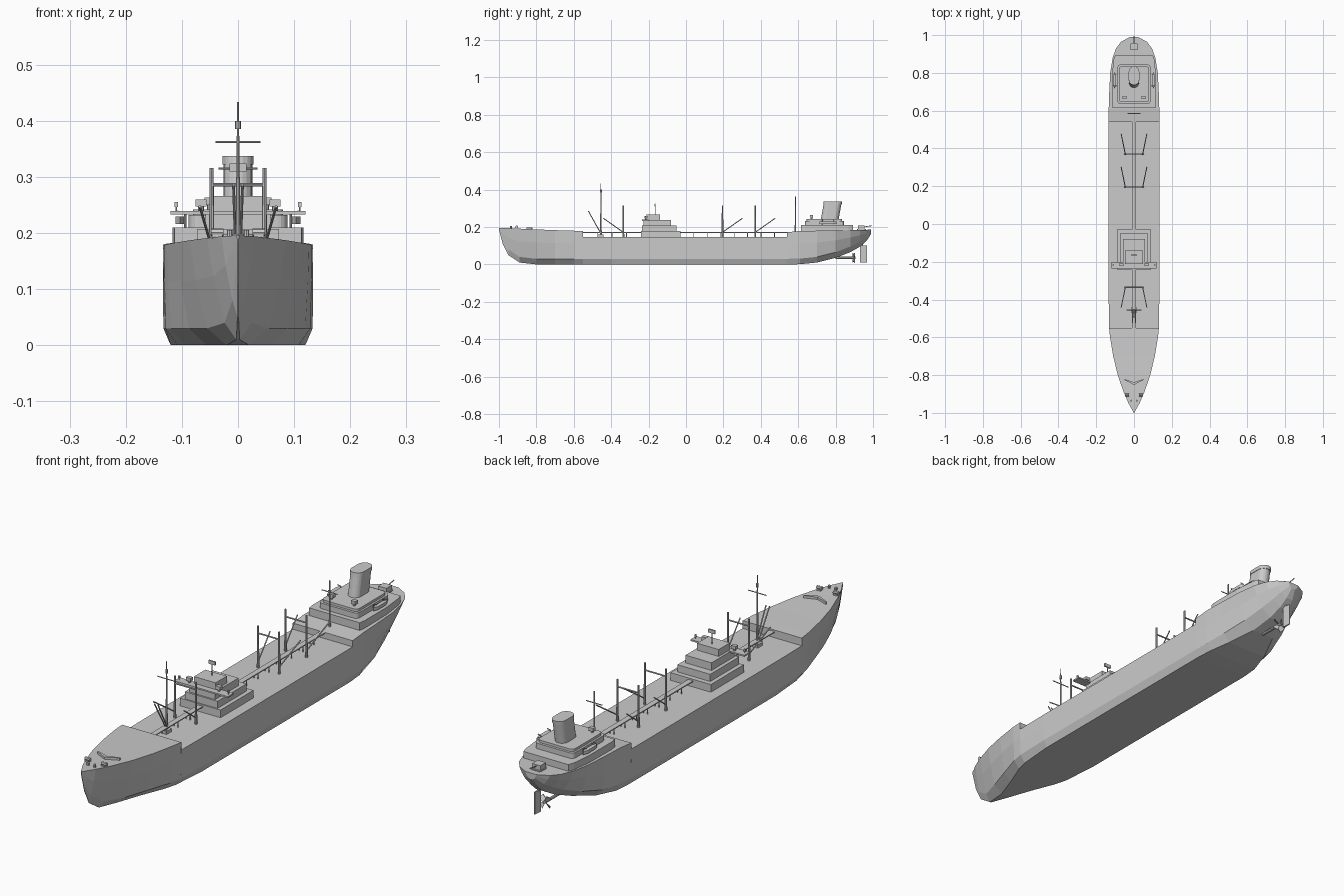
import bpy, bmesh, math
from mathutils import Vector


def make(name, verts, faces):
    me = bpy.data.meshes.new(name)
    me.from_pydata(verts, [], faces)
    bm = bmesh.new()
    bm.from_mesh(me)
    bmesh.ops.recalc_face_normals(bm, faces=bm.faces)
    bm.to_mesh(me)
    bm.free()
    ob = bpy.data.objects.new(name, me)
    bpy.context.collection.objects.link(ob)
    return ob


def prism(name, pts, z0, z1, rake=0.0):
    n = len(pts)
    v = [(x, y, z0) for x, y in pts] + [(x, y + rake, z1) for x, y in pts]
    f = [(i, (i + 1) % n, (i + 1) % n + n, i + n) for i in range(n)]
    return make(name, v, f + [tuple(range(n))[::-1], tuple(range(n, 2 * n))])


def rounded(x0, x1, y0, y1, r, seg=4):
    pts = []
    for k, (cx, cy) in enumerate([(x1 - r, y1 - r), (x0 + r, y1 - r), (x0 + r, y0 + r), (x1 - r, y0 + r)]):
        for i in range(seg + 1):
            a = math.pi / 2 * (k + i / seg)
            pts.append((cx + r * math.cos(a), cy + r * math.sin(a)))
    return pts


def box(name, x0, x1, y0, y1, z0, z1):
    return prism(name, [(x0, y0), (x1, y0), (x1, y1), (x0, y1)], z0, z1)


def rod(name, a, b, r=0.003, r2=None, sides=8):
    a, b = Vector(a), Vector(b)
    d = b - a
    bm = bmesh.new()
    bmesh.ops.create_cone(bm, cap_ends=True, segments=sides, radius1=r,
                          radius2=r if r2 is None else r2, depth=d.length)
    me = bpy.data.meshes.new(name)
    bm.to_mesh(me)
    bm.free()
    ob = bpy.data.objects.new(name, me)
    bpy.context.collection.objects.link(ob)
    ob.location = (a + b) / 2
    ob.rotation_mode = 'QUATERNION'
    ob.rotation_quaternion = d.to_track_quat('Z', 'Y')
    return ob


# Hull stations: y, keel z, bottom half width, bilge half width, deck half width, deck z
stations = [
    (-1.0, .185, .001, .001, .002, .196),
    (-.98, .11, .001, .004, .012, .195),
    (-.95, .05, .001, .010, .029, .194),
    (-.89, .01, .003, .024, .055, .191),
    (-.80, 0, .02, .055, .086, .187),
    (-.70, 0, .055, .088, .110, .183),
    (-.60, 0, .095, .120, .127, .180),
    (-.55, 0, .108, .129, .132, .178),
    (-.55, 0, .108, .129, .132, .147),
    (-.40, 0, .12, .133, .134, .147),
    (.54, 0, .12, .133, .134, .147),
    (.54, 0, .12, .133, .134, .172),
    (.61, .001, .115, .131, .134, .179),
    (.70, .010, .09, .120, .131, .180),
    (.80, .035, .05, .095, .126, .181),
    (.88, .066, .03, .072, .113, .183),
    (.93, .095, .02, .055, .095, .184),
    (.965, .125, .015, .042, .068, .185),
    (.989, .162, .008, .018, .024, .186),
]
verts, faces = [], []
for y, zk, wb, w1, wd, zd in stations:
    z1 = zk + min(.03, (zd - zk) * .3)
    half = [(wb, zk), (w1, z1), (.35 * w1 + .65 * wd, z1 + .55 * (zd - z1)), (wd, zd)]
    verts += [(x, y, z) for x, z in half] + [(-x, y, z) for x, z in half[::-1]]
for s in range(len(stations) - 1):
    for i in range(8):
        j = (i + 1) % 8
        faces.append((s * 8 + i, s * 8 + j, s * 8 + 8 + j, s * 8 + 8 + i))
n = len(verts)
faces += [tuple(range(8)), tuple(range(n - 8, n))]
make("hull", verts, faces)

# Rudder, shaft and propeller
prism("rudder", [(-.004, .93), (.004, .93), (.002, .967), (-.002, .967)], .01, .10)
rod("rudder_stock", (0, .942, .09), (0, .942, .15), .004)
rod("propeller_shaft", (0, .80, .035), (0, .905, .035), .006)
for k in range(4):
    a = math.radians(45 + 90 * k)
    c, s = math.cos(a), math.sin(a)
    tw = [(.004, -.004, .006), (.026, -.012, .006), (.028, .008, -.006), (.004, .006, -.006)]
    v = [(r * c - u * s, .895 + d + t, .035 + r * s + u * c) for t in (0, .003) for r, u, d in tw]
    make("propeller_blade", v, [(3, 2, 1, 0), (4, 5, 6, 7), (0, 1, 5, 4), (1, 2, 6, 5), (2, 3, 7, 6), (3, 0, 4, 7)])

# Bridge house amidships
for i, (hw, y0, y1, z0, z1) in enumerate([(.09, -.24, -.03, .14, .178), (.073, -.235, -.05, .178, .207),
                                          (.058, -.228, -.08, .207, .238), (.048, -.212, -.14, .238, .266)]):
    box("bridge_tier_%d" % i, -hw, hw, y0, y1, z0, z1)
box("bridge_wing", -.12, .12, -.236, -.2, .233, .239)
rod("radar_post", (0, -.165, .26), (0, -.165, .325), .002)
box("radar_panel", -.015, .015, -.168, -.162, .31, .324)

# Aft house
prism("aft_tier_0", [(-.113, .615), (.113, .615), (.117, .64), (.117, .78), (.108, .87), (.10, .893),
                     (-.10, .893), (-.108, .87), (-.117, .78), (-.117, .64)], .17, .21)
prism("aft_tier_1", rounded(-.088, .088, .635, .845, .018), .21, .232)
prism("aft_roof", rounded(-.08, .08, .645, .835, .015), .232, .242)

# Funnel with cap band
prism("funnel", rounded(-.026, .026, .72, .815, .0259, 5), .235, .335, .018)
prism("funnel_band", rounded(-.028, .028, .734, .833, .0279, 5), .322, .337, .002)

# Stern gun house
prism("gun_mount", rounded(-.022, .022, .915, .962, .008), .18, .188)
box("gun_house", -.018, .018, .92, .955, .188, .207)
rod("gun_barrel", (0, .95, .20), (0, .995, .207), .002)

# Paired fittings on both sides
for s in (-1, 1):
    rod("wing_light_post", (s * .11, -.218, .237), (s * .11, -.218, .25), .0015)
    box("wing_light", s * .11 - .003, s * .11 + .003, -.221, -.215, .246, .255)
    # Lifeboat on davits
    bx = s * .103
    prism("lifeboat", [(bx, .715), (bx + .008, .735), (bx + .008, .785), (bx, .805),
                       (bx - .008, .785), (bx - .008, .735)], .216, .229)
    for y in (.73, .79):
        rod("davit", (s * .094, y, .205), (s * .094, y, .235), .002)
        rod("davit_arm", (s * .094, y, .235), (s * .108, y, .238), .002)
    # Roof guns and bridge guns
    for gx, gy, gz in ((.05, .67, .242), (.066, -.215, .239)):
        rod("gun_pedestal", (s * gx, gy, gz - .002), (s * gx, gy, gz + .01), .005)
        box("gun_shield", s * gx - .010, s * gx + .010, gy - .008, gy + .008, gz + .008, gz + .021)
    # Foredeck winches and bollards
    box("windlass", s * .037 - .009, s * .037 + .009, -.913, -.897, .19, .197)
    rod("windlass_drum", (s * .037 - .011, -.905, .201), (s * .037 + .011, -.905, .201), .007)
    rod("bollard", (s * .015, -.935, .19), (s * .015, -.935, .205), .005)
    # Breakwater
    prism("breakwater", [(0, -.852), (s * .05, -.826), (s * .05, -.821), (0, -.838)], .18, .198)

# Kingposts with cross beams and cargo booms
for y, d in ((-.335, -1), (.195, 1), (.37, 1)):
    for s in (-1, 1):
        rod("kingpost", (s * .047, y, .145), (s * .047, y, .316), .005, .0035)
        rod("cargo_boom", (s * .047, y + d * .005, .175), (s * .068, y + d * .107, .247), .0025)
    rod("kingpost_beam", (-.047, y, .286), (.047, y, .286), .003)

# Foremast
rod("foremast", (0, -.455, .145), (0, -.455, .433), .005, .0015)
rod("foremast_yard", (-.04, -.455, .362), (.04, -.455, .362), .002)
rod("crow_nest", (0, -.455, .385), (0, -.455, .4), .005)
for s in (-1, 1):
    rod("foremast_boom", (s * .004, -.455, .165), (s * .008, -.522, .285), .0025)
box("mast_winch", -.012, .012, -.472, -.44, .147, .16)

# Aft mast
rod("aft_mast", (0, .585, .17), (0, .585, .362), .004, .002)
rod("aft_mast_yard", (-.035, .585, .315), (.035, .585, .315), .002)

# Raised catwalk on posts
for name, y0, y1 in (("catwalk_fore", -.55, -.24), ("catwalk_aft", -.03, .545)):
    box(name, -.011, .011, y0, y1, .168, .172)
    count = max(2, round((y1 - y0) / .07))
    for i in range(1, count):
        y = y0 + (y1 - y0) * i / count
        for s in (-1, 1):
            rod("catwalk_post", (s * .009, y, .146), (s * .009, y, .169), .002, sides=6)
